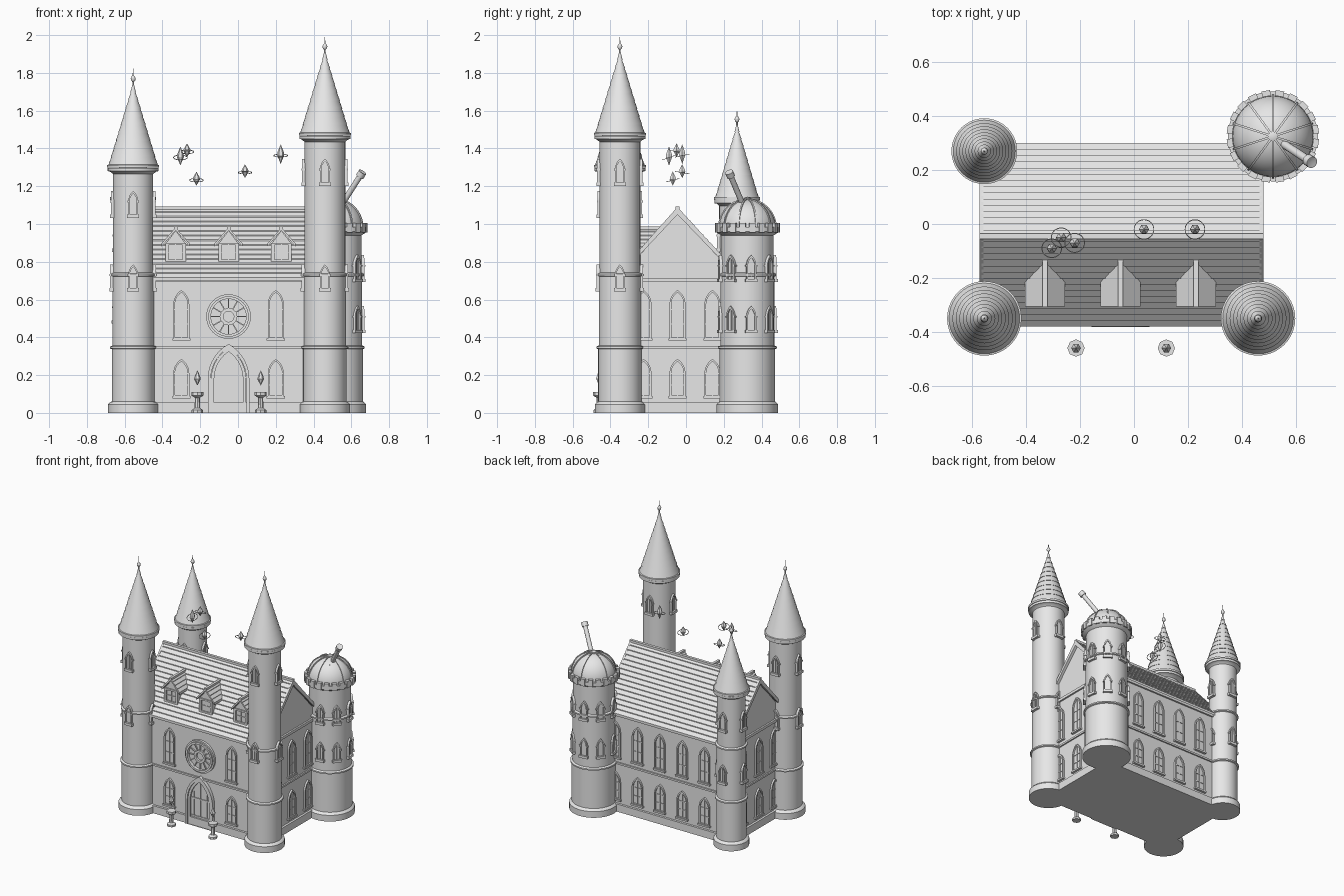
import bpy, bmesh, math
from mathutils import Matrix, Vector

if "Cube" in bpy.data.objects:
    bpy.data.objects.remove(bpy.data.objects["Cube"])

stone = bpy.data.materials.new("grey stone")
stone.diffuse_color = (0.8, 0.8, 0.8, 1)
stone.use_nodes = True
stone.node_tree.nodes["Principled BSDF"].inputs["Base Color"].default_value = stone.diffuse_color


def finish(name, bm, angle=35):
    bmesh.ops.recalc_face_normals(bm, faces=bm.faces)
    me = bpy.data.meshes.new(name)
    bm.to_mesh(me)
    bm.free()
    me.materials.append(stone)
    ob = bpy.data.objects.new(name, me)
    bpy.context.collection.objects.link(ob)
    bpy.ops.object.select_all(action='DESELECT')
    ob.select_set(True)
    bpy.context.view_layer.objects.active = ob
    bpy.ops.object.shade_smooth_by_angle(angle=math.radians(angle))
    return ob


def facing(x, y, z, deg):
    """Frame with columns: sideways, up, outward."""
    a = math.radians(deg)
    c, s = math.cos(a), math.sin(a)
    return Matrix(((-s, 0, c, x), (c, 0, s, y), (0, 1, 0, z), (0, 0, 0, 1)))


def prism(bm, pts, d0, d1, M):
    a, b = [[bm.verts.new(M @ Vector((u, v, d))) for u, v in pts] for d in (d0, d1)]
    bm.faces.new(a)
    bm.faces.new(b)
    for i in range(len(pts)):
        j = (i + 1) % len(pts)
        bm.faces.new((a[i], a[j], b[j], b[i]))


def rect(u0, u1, v0, v1):
    return [(u0, v0), (u1, v0), (u1, v1), (u0, v1)]


def ring(bm, outer, inner, d0, d1, M):
    L = [[bm.verts.new(M @ Vector((u, v, d))) for u, v in p]
         for p, d in ((outer, d0), (outer, d1), (inner, d1), (inner, d0))]
    n = len(outer)
    for k in range(4):
        p, q = L[k], L[(k + 1) % 4]
        for i in range(n):
            j = (i + 1) % n
            bm.faces.new((p[i], p[j], q[j], q[i]))


def gothic(w, s, t, b=0.0, n=7):
    """Pointed arch outline: half width, shoulder, top, bottom."""
    h = t - s
    c = (w * w - h * h) / (2 * w)
    end = math.acos(-c / (w - c))
    arc = [(c + (w - c) * math.cos(end * i / n), s + (w - c) * math.sin(end * i / n)) for i in range(n)]
    return arc + [(0, t)] + [(-u, v) for u, v in reversed(arc)] + [(-w, b), (w, b)]


def circle(r, n=40):
    return [(r * math.cos(2 * math.pi * i / n), r * math.sin(2 * math.pi * i / n)) for i in range(n)]


def lathe(bm, prof, M, seg=40):
    """Spin (radius, height) pairs about the local z axis."""
    rows = []
    for r, z in prof:
        if r < 1e-6:
            rows.append([bm.verts.new(M @ Vector((0, 0, z)))])
        else:
            rows.append([bm.verts.new(M @ Vector((u, v, z))) for u, v in circle(r, seg)])
    for p, q in zip(rows, rows[1:]):
        for i in range(seg):
            j = (i + 1) % seg
            if len(p) == 1:
                bm.faces.new((p[0], q[j], q[i]))
            elif len(q) == 1:
                bm.faces.new((p[i], p[j], q[0]))
            else:
                bm.faces.new((p[i], p[j], q[j], q[i]))


def at(x, y, z=0):
    return Matrix.Translation((x, y, z))


def hall_window(bm, x, y, z, h, deg):
    M = facing(x, y, z, deg)
    w, f = 0.042, 0.009
    ring(bm, gothic(w, h - 0.075, h), gothic(w - f, h - 0.075, h - f * 1.4, f), -0.01, 0.012, M)
    prism(bm, gothic(w - f, h - 0.075, h - f * 1.4, f), -0.01, 0.002, M)
    prism(bm, rect(-0.003, 0.003, f, h - 0.015), -0.01, 0.007, M)
    for k in (0.3, 0.6):
        prism(bm, rect(f - w, w - f, h * k, h * k + 0.005), -0.01, 0.006, M)
    prism(bm, rect(-w - 0.006, w + 0.006, -0.008, 0.004), -0.01, 0.017, M)


def tower_window(bm, cx, cy, r, z, deg):
    a = math.radians(deg)
    M = facing(cx + r * math.cos(a), cy + r * math.sin(a), z, deg)
    ring(bm, gothic(0.026, 0.08, 0.135), gothic(0.018, 0.08, 0.122, 0.01), -0.02, 0.012, M)
    prism(bm, gothic(0.018, 0.08, 0.122, 0.01), -0.02, 0.003, M)
    prism(bm, rect(-0.002, 0.002, 0.01, 0.12), -0.02, 0.007, M)
    for s in (-1, 1):  # hood ends
        prism(bm, rect(s * 0.026 - 0.005, s * 0.026 + 0.005, 0.074, 0.084), -0.02, 0.015, M)
    prism(bm, rect(-0.032, 0.032, -0.008, 0.01), -0.02, 0.017, M)


# Hall body, plinth and courses
X0, X1, Y0, Y1, RY, RZ = -0.55, 0.46, -0.355, 0.275, -0.045, 1.085
END = facing(0, 0, 0, 0)
bm = bmesh.new()
prism(bm, [(Y0, 0), (Y1, 0), (Y1, 0.71), (RY, 1.06), (Y0, 0.71)], X0, X1, END)
finish("hall_walls", bm)
bm = bmesh.new()
for z0, z1, e in ((0, 0.055, 0.016), (0.342, 0.355, 0.01), (0.695, 0.715, 0.012)):
    prism(bm, rect(Y0 - e, Y1 + e, z0, z1), X0 - e, X1 + e, END)
finish("hall_courses", bm)

# Main roof with stepped tile rows, plus gable boards
bm = bmesh.new()
N, step = 15, 0.006
FE, BE, EZ = -0.38, 0.30, 0.712
top = []
for i in range(N):
    t0, t1 = i / N, (i + 1) / N
    top.append((t0, step))
    top.append((t1, 0))
front = [(FE + (RY - FE) * t, EZ + (RZ - EZ) * t + e) for t, e in top]
back = [(BE + (RY - BE) * t, EZ + (RZ - EZ) * t + e) for t, e in reversed(top)]
prism(bm, front + back[1:] + [(BE, EZ - 0.012), (RY, RZ - 0.035), (FE, EZ - 0.012)], -0.565, 0.473, END)
for x in (-0.572, 0.466):
    prism(bm, [(FE, EZ), (RY, RZ + 0.005), (BE, EZ), (BE, EZ - 0.02), (RY, RZ - 0.035), (FE, EZ - 0.02)], x, x + 0.014, END)
prism(bm, rect(RY - 0.01, RY + 0.01, RZ - 0.01, RZ + 0.008), -0.572, 0.48, END)
finish("main_roof", bm, 10)

# Dormers
for k in range(3):
    M = facing(-0.33 + 0.28 * k, 0, 0, -90)
    bm = bmesh.new()
    prism(bm, [(-0.05, 0.79), (0.05, 0.79), (0.05, 0.9), (0, 0.965), (-0.05, 0.9)], 0.12, 0.293, M)
    for s in (-1, 1):
        for j in range(4):  # tile rows
            a, b = j / 4, (j + 1) / 4
            p = [(s * 0.074 * (1 - t), 0.895 + 0.085 * t + e) for t, e in ((a, 0.004), (b, 0.0), (b, -0.014), (a, -0.014))]
            prism(bm, p, 0.11, 0.306, M)
    prism(bm, rect(-0.009, 0.009, 0.97, 0.986), 0.11, 0.308, M)
    ring(bm, rect(-0.054, 0.054, 0.8, 0.9), rect(-0.037, 0.037, 0.812, 0.888), 0.28, 0.303, M)
    prism(bm, rect(-0.003, 0.003, 0.81, 0.89), 0.28, 0.298, M)
    prism(bm, rect(-0.037, 0.037, 0.848, 0.853), 0.28, 0.298, M)
    finish("dormer", bm)

# Hall windows on all four sides, two storeys
bm = bmesh.new()
for z, h in ((0.085, 0.2), (0.39, 0.26)):
    for x in (-0.30, 0.20):
        hall_window(bm, x, Y0, z, h, -90)
    for i in range(5):
        hall_window(bm, -0.345 + 0.18 * i, Y1, z, h, 90)
    for y in (-0.225, -0.045, 0.14):
        hall_window(bm, X1, y, z, h, 0)
        hall_window(bm, X0, y, z, h, 180)
finish("hall_windows", bm)

# Rose window
bm = bmesh.new()
M = facing(-0.05, Y0, 0.51, -90)
for ro, ri, d in ((0.118, 0.106, 0.016), (0.107, 0.093, 0.026), (0.045, 0.028, 0.018)):
    ring(bm, circle(ro), circle(ri), -0.01, d, M)
prism(bm, circle(0.095), -0.01, 0.003, M)
for i in range(12):
    R = M @ Matrix.Rotation(math.pi * i / 6, 4, 'Z')
    prism(bm, rect(0.043, 0.097, -0.003, 0.003), -0.01, 0.011, R)
finish("rose_window", bm)

# Entrance arch and doors
bm = bmesh.new()
M = facing(-0.05, Y0, 0, -90)
for w, t, f, d in ((0.11, 0.365, 0.016, 0.024), (0.092, 0.345, 0.016, 0.017)):
    ring(bm, gothic(w, 0.18, t), gothic(w - f, 0.18, t - f * 1.3), -0.01, d, M)
prism(bm, gothic(0.078, 0.18, 0.326), -0.01, 0.004, M)
for u in (-0.052, -0.026, 0, 0.026, 0.052):
    prism(bm, rect(u - 0.002, u + 0.002, 0, 0.31 - abs(u) * 1.3), -0.01, 0.007, M)
for z in (0.06, 0.19):
    prism(bm, rect(-0.072, 0.072, z, z + 0.01), -0.01, 0.01, M)
finish("entrance_door", bm)


def shaft(r, base, top):
    p = [(0, 0), (base, 0), (base, 0.045), (base - 0.012, 0.058), (r, 0.06)]
    for z, k in ((0.345, 0.97), (0.73, 0.94)):
        q = p[-1][0]
        p += [(q, z - 0.008), (q + 0.009, z - 0.004), (q + 0.009, z + 0.006), (r * k, z + 0.012)]
    return p + [(p[-1][0], top)]


# Round towers with tiled cone roofs and finials
for name, x, y, r, base, rc, zc, apex, wz in (
        ("front_left_tower", -0.555, -0.35, 0.113, 0.133, 0.138, 1.30, 1.74, (0.65, 1.04)),
        ("front_right_tower", 0.46, -0.35, 0.115, 0.133, 0.138, 1.47, 1.91, (0.65, 1.21)),
        ("back_left_tower", -0.555, 0.27, 0.10, 0.118, 0.122, 1.13, 1.525, (0.48, 0.86))):
    bm = bmesh.new()
    prof = shaft(r, base, zc - 0.035)
    lathe(bm, prof + [(rc - 0.014, zc - 0.022), (rc - 0.003, zc - 0.02), (rc - 0.003, zc - 0.004), (0, zc)], at(x, y))
    finish(name, bm)
    bm = bmesh.new()
    cone, rows = [(0, zc - 0.002), (rc, zc - 0.002), (rc, zc + 0.012), (rc - 0.008, zc + 0.014)], 10
    for i in range(rows):
        for t, e in ((i / rows, 0.002), ((i + 1) / rows, -0.001)):
            cone.append((max(0.004, (rc - 0.009) * (1 - t) + e), zc + 0.014 + (apex - zc - 0.014) * t))
    cone += [(0.004, apex + 0.012), (0.011, apex + 0.02), (0.013, apex + 0.03), (0.008, apex + 0.042),
             (0.003, apex + 0.047), (0, apex + 0.09)]
    lathe(bm, cone, at(x, y))
    finish(name + "_roof", bm, 20)
    bm = bmesh.new()
    for z in wz:
        for d in range(-90, 271, 90):
            tower_window(bm, x, y, r * (0.94 if z > 0.73 else 0.97), z, d)
    finish(name + "_windows", bm)

# Observatory tower: shaft, battlements, ribbed dome, telescope
DX, DY = 0.515, 0.325
bm = bmesh.new()
lathe(bm, shaft(0.147, 0.163, 0.94) + [(0.163, 0.955), (0.167, 0.96), (0.167, 0.985), (0, 0.985)], at(DX, DY), 48)
finish("observatory_tower", bm)
bm = bmesh.new()
for i in range(20):
    a = 18 * i + 9
    M = facing(DX, DY, 0, a)
    prism(bm, rect(-0.016, 0.016, 0.955, 1.005), 0.15, 0.171, M)
finish("battlements", bm)
bm = bmesh.new()
lathe(bm, [(0.15 * math.cos(math.pi * i / 24), 0.98 + 0.15 * math.sin(math.pi * i / 24)) for i in range(12)] + [(0, 1.13)], at(DX, DY), 40)
finish("dome", bm)
bm = bmesh.new()
for i in range(10):  # ribs
    M = facing(DX, DY, 0.98, 36 * i + 90) @ Matrix(((0, 0, 1, 0), (0, 1, 0, 0), (1, 0, 0, 0), (0, 0, 0, 1)))
    arc = [math.pi / 2 * j / 10 for j in range(11)]
    prism(bm, [(0.156 * math.cos(a), 0.156 * math.sin(a)) for a in arc] +
          [(0.143 * math.cos(a), 0.143 * math.sin(a)) for a in reversed(arc)], -0.004, 0.004, M)
lathe(bm, [(0.018, 1.12), (0.018, 1.138), (0, 1.145)], at(DX, DY), 16)
finish("dome_ribs", bm)
bm = bmesh.new()
p0, p1 = Vector((0.535, 0.31, 1.08)), Vector((0.66, 0.228, 1.275))
M = Matrix.Translation(p0) @ (p1 - p0).to_track_quat('Z', 'Y').to_matrix().to_4x4()
L = (p1 - p0).length
lathe(bm, [(0, 0), (0.015, 0), (0.015, L - 0.03), (0.022, L - 0.03), (0.022, L), (0.016, L), (0, L - 0.006)], M, 16)
finish("telescope", bm)
bm = bmesh.new()
for z in (0.43, 0.70):
    for d in range(-82, 270, 45):
        tower_window(bm, DX, DY, 0.141, z, d)
finish("observatory_windows", bm)

# Lamp posts with flames by the entrance
for x in (-0.215, 0.12):
    bm = bmesh.new()
    lathe(bm, [(0, 0), (0.03, 0), (0.03, 0.015), (0.015, 0.025), (0.013, 0.08), (0.032, 0.092), (0.032, 0.11), (0, 0.11)], at(x, -0.46), 8)
    finish("lamp_post", bm, 10)
    bm = bmesh.new()
    lathe(bm, [(0, 0.145), (0.018, 0.18), (0.012, 0.2), (0, 0.225)], at(x, -0.46), 6)
    finish("lamp_flame", bm, 10)

# Floating crystals with thin orbit rings
for x, y, z, h, tilt in ((-0.305, -0.09, 1.36, 0.05, 20), (-0.27, -0.05, 1.39, 0.037, -15), (-0.22, -0.07, 1.24, 0.037, 15),
                         (0.037, -0.02, 1.28, 0.036, -10), (0.226, -0.02, 1.37, 0.052, 12)):
    bm = bmesh.new()
    lathe(bm, [(0, -h), (0.019, -0.1 * h), (0.017, 0.2 * h), (0, h)], at(x, y, z), 6)
    R = at(x, y, z - 0.008) @ Matrix.Rotation(math.radians(tilt), 4, 'X')
    ring(bm, circle(0.038, 32), circle(0.035, 32), -0.0015, 0.0015, R)
    finish("floating_crystal", bm, 10)
